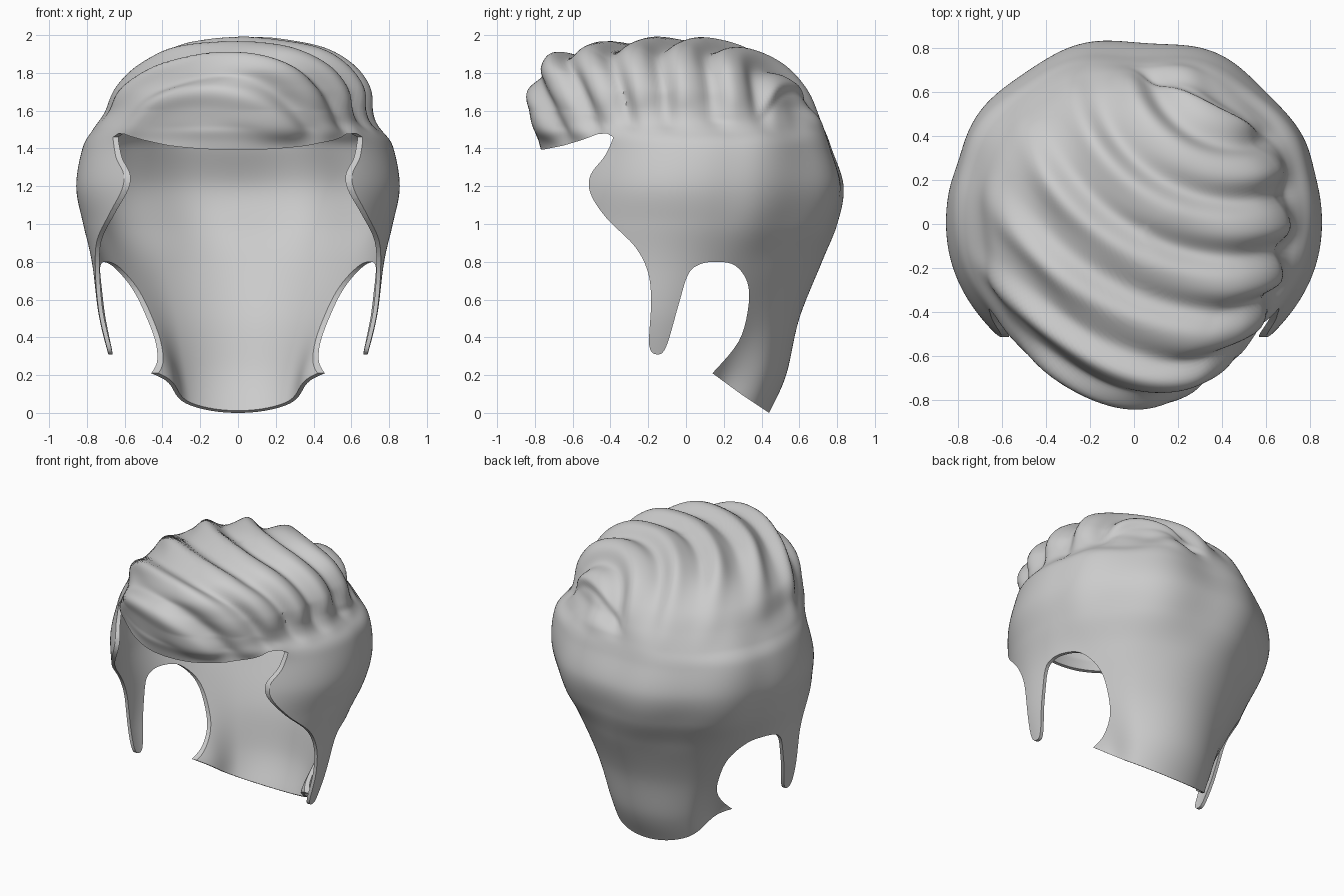
import bpy, bmesh
from math import sin, cos, pi, radians, hypot, atan2

if "Cube" in bpy.data.objects:
    bpy.data.objects.remove(bpy.data.objects["Cube"])

ANGLES = (0, 35, 65, 102, 140, 180)      # measured from the back, round to the front
LEVELS = [                               # height, then radius at each angle
    (-.12, .38, .39, .38, .58, .60, .60),
    (.00, .44, .44, .42, .61, .62, .62),
    (.20, .53, .51, .44, .67, .68, .65),
    (.50, .60, .59, .59, .75, .75, .70),
    (.80, .72, .71, .72, .785, .78, .72),
    (1.00, .80, .81, .81, .82, .79, .74),
    (1.20, .835, .86, .855, .85, .78, .74),
    (1.40, .77, .82, .835, .81, .745, .77),
    (1.50, .735, .775, .775, .765, .755, .82),
    (1.60, .69, .72, .72, .70, .745, .82),
    (1.72, .61, .64, .66, .66, .72, .81),
    (1.83, .49, .51, .55, .55, .64, .77),
    (1.91, .33, .35, .38, .40, .49, .62),
    (1.95, .17, .18, .20, .20, .25, .33),
    (1.968, 0, 0, 0, 0, 0, 0)]


def step(v, a, b):
    t = max(0, min(1, (v - a) / (b - a)))
    return t * t * (3 - 2 * t)


def spline(p, n):
    """Smooth curve through p[1]..p[-2]; the end points only steer it."""
    out = []
    for i in range(1, len(p) - 2):
        for k in range(n):
            t = k / n
            out.append(tuple(.5 * (2*b + (c - a)*t + (2*a - 5*b + 4*c - d)*t*t
                                   + (3*b - a - 3*c + d)*t**3)
                             for a, b, c, d in zip(*p[i-1:i+3])))
    return out + [tuple(p[-2])]


def finish(name, bm):
    bmesh.ops.recalc_face_normals(bm, faces=bm.faces)
    me = bpy.data.meshes.new(name)
    bm.to_mesh(me)
    bm.free()
    ob = bpy.data.objects.new(name, me)
    bpy.context.collection.objects.link(ob)
    return ob


def relief(x, y, z):
    # swept locks: arcs around a point behind the right crown
    d = hypot(x - .5, y - .8) + .7 * max(0, 1.9 - z) * step(-y, 0, .8)
    mask = max(step(z, 1.46, 1.68), .7 * step(-y, .3, .6) * step(z, 1.40, 1.52))
    mask *= (1 - .6 * step(-x, .35, .75)) * (1 - .75 * step(y - x, .45, .95))
    wave = cos(2 * pi * (d - 1.08) / .26)
    h = .03 * mask * (wave + .15 * cos(4 * pi * (d - 1.04) / .26 + 3 * x))
    # overlap ledge at the back right of the sweep
    s = max(.447 * x + .894 * y - .626, x - .69)
    h -= .035 * step(s, 0, .035) * (1 - step(s, .05, .2)) * step(z, 1.52, 1.64) \
        * step(x, -.15, .1) * step(y, 0, .25)
    # crease above the right side
    h -= .018 * step(x, .35, .6) * 2.718 ** -(((z - 1.54) / .06) ** 2)
    # soft vertical locks on the back
    h += .011 * cos(9 * atan2(x, y) + 2 * z) * step(y, .1, .4) * step(z, .7, 1.1) * (1 - step(z, 1.5, 1.8))
    return h


def loft(inset):
    """Closed head-shaped loft with the hair relief, moved inward by inset."""
    bm = bmesh.new()
    prev = LEVELS[-2]
    top = (prev[0],) + tuple(-r for r in prev[1:])

    def vert(q, a, z):
        lean = .06 * step(z, 1.6, 1.95)
        return bm.verts.new((q * sin(radians(a)) + lean, q * cos(radians(a)), z))

    rings = []
    for row in spline([LEVELS[0]] + LEVELS + [top], 10)[:-1]:
        z, r = row[0], row[1:]
        keys = [(-35, r[1])] + list(zip(ANGLES, r)) + [(220, r[4])]
        half = spline(keys, 19)
        full = half + [(360 - a, q) for a, q in half[-2:0:-1]]
        rings.append([vert(q, a, z) for a, q in full])
    n = len(rings[0])
    for lo, hi in zip(rings, rings[1:]):
        for i in range(n):
            j = (i + 1) % n
            bm.faces.new((lo[i], lo[j], hi[j], hi[i]))
    bm.faces.new(rings[0][::-1])
    pole = vert(0, 0, LEVELS[-1][0])
    for i in range(n):
        bm.faces.new((rings[-1][i], rings[-1][(i + 1) % n], pole))
    bmesh.ops.recalc_face_normals(bm, faces=bm.faces)
    for amount in (relief, lambda *p: -inset):
        bm.normal_update()
        moves = [(v, v.normal * amount(*v.co)) for v in bm.verts]
        for v, m in moves:
            v.co += m
    return bm


hair = finish("swept_hair", loft(0))
hollow = finish("head_hollow", loft(.022))

# side outline: hairline, sideburn, ear opening, nape and fringe edge
edge = [(-.40, 1.49), (-.385, 1.46), (-.43, 1.36), (-.505, 1.26), (-.505, 1.16), (-.42, 1.03), (-.27, .88),
        (-.20, .74), (-.185, .58), (-.195, .36), (-.155, .31), (-.105, .35), (-.04, .57),
        (.01, .73), (.07, .785), (.16, .80), (.26, .78), (.325, .69), (.33, .56),
        (.28, .38), (.14, .21), (.1, .18)]
outline = spline(edge, 5) + [(.29, .10), (.44, .0), (1.1, -.46), (1.1, 2.3), (-1.1, 2.3),
                             (-1.1, 1.395), (-.75, 1.395), (-.65, 1.415), (-.55, 1.445),
                             (-.47, 1.475), (-.42, 1.48)]
bm = bmesh.new()
face = bm.faces.new([bm.verts.new((-1.2, y, z)) for y, z in outline])
ext = bmesh.ops.extrude_face_region(bm, geom=[face])
bmesh.ops.translate(bm, vec=(2.4, 0, 0),
                    verts=[g for g in ext["geom"] if isinstance(g, bmesh.types.BMVert)])
trim = finish("side_outline", bm)

# cut the shell
bpy.context.view_layer.objects.active = hair
hair.select_set(True)
for cutter, op in ((hollow, 'DIFFERENCE'), (trim, 'INTERSECT')):
    cutter.hide_render = True
    mod = hair.modifiers.new(cutter.name, 'BOOLEAN')
    mod.operation, mod.solver, mod.object = op, 'EXACT', cutter
    bpy.ops.object.modifier_apply(modifier=mod.name)
    bpy.data.objects.remove(cutter)
bpy.ops.object.shade_smooth_by_angle(angle=radians(40))
